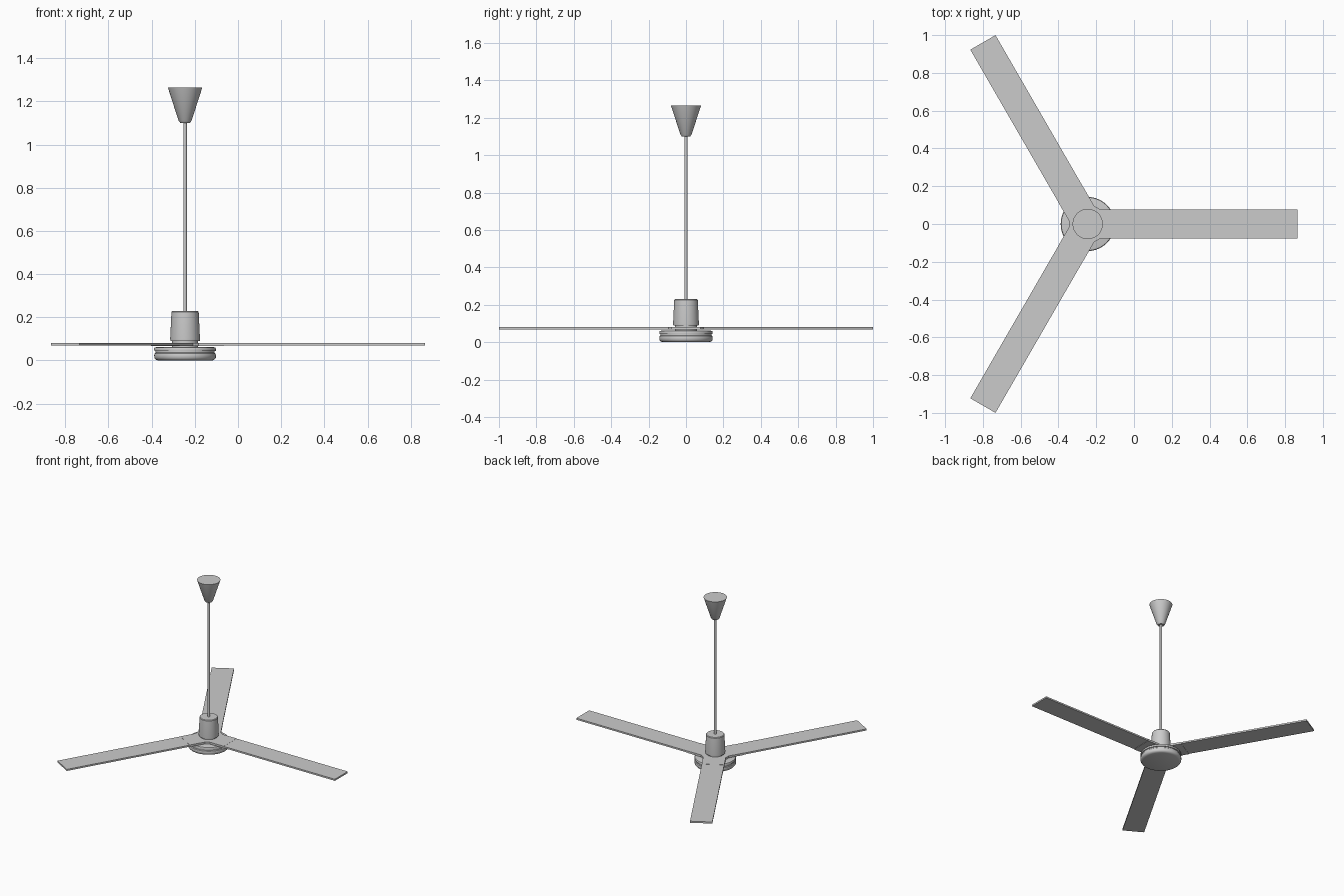
import bpy
import bmesh
import math
from mathutils import Matrix, Vector

cube = bpy.data.objects.get("Cube")
if cube:
    bpy.data.objects.remove(cube, do_unlink=True)

AXIS_X = -0.245      # fan axis; the three blades are centred as a whole
REACH = 1.11
HALF_WIDTH = 0.077

grey = bpy.data.materials.new("light grey enamel")
grey.use_nodes = True
colour = (0.6, 0.6, 0.6, 1)
grey.diffuse_color = colour
grey.node_tree.nodes["Principled BSDF"].inputs["Base Color"].default_value = colour


def finish(name, bm, smooth=True):
    bmesh.ops.recalc_face_normals(bm, faces=bm.faces)
    mesh = bpy.data.meshes.new(name)
    bm.to_mesh(mesh)
    bm.free()
    mesh.materials.append(grey)
    obj = bpy.data.objects.new(name, mesh)
    bpy.context.collection.objects.link(obj)
    obj.location.x = AXIS_X
    if smooth:
        bpy.ops.object.select_all(action='DESELECT')
        obj.select_set(True)
        bpy.context.view_layer.objects.active = obj
        bpy.ops.object.shade_smooth_by_angle(angle=math.radians(35))
    return obj


def lathe(name, profile, steps=64):
    """Spin a (radius, height) profile round the fan axis."""
    bm = bmesh.new()
    verts = [bm.verts.new((r, 0, z)) for r, z in profile]
    edges = [bm.edges.new(pair) for pair in zip(verts, verts[1:])]
    bmesh.ops.spin(bm, geom=verts + edges, cent=(0, 0, 0), axis=(0, 0, 1),
                   angle=math.tau, steps=steps)
    bmesh.ops.remove_doubles(bm, verts=bm.verts, dist=0.0002)
    return finish(name, bm)


def arm(name, angle, start, end, half_width, bottom, top):
    """Flat bar pointing away from the axis."""
    bm = bmesh.new()
    bmesh.ops.create_cube(bm, size=1)
    bmesh.ops.scale(bm, verts=bm.verts,
                    vec=(end - start, 2 * half_width, top - bottom))
    bmesh.ops.translate(bm, verts=bm.verts,
                        vec=Vector(((start + end) / 2, 0, (bottom + top) / 2)))
    bmesh.ops.rotate(bm, verts=bm.verts, cent=(0, 0, 0),
                     matrix=Matrix.Rotation(angle, 3, 'Z'))
    return finish(name, bm, smooth=False)


# Ceiling canopy and hanging rod
lathe("ceiling_canopy", [(0, 1.1), (0.022, 1.1), (0.03, 1.11),
                         (0.08, 1.265), (0, 1.265)])
lathe("down_rod", [(0, 0.22), (0.008, 0.22), (0.008, 1.105), (0, 1.105)], 24)

# Tapered upper housing
lathe("upper_housing", [(0, 0.09), (0.068, 0.09), (0.069, 0.1),
                        (0.063, 0.225), (0.059, 0.23), (0, 0.23)])

# Neck and round plate that carry the blades
lathe("hub_neck", [(0, 0.055), (0.06, 0.055), (0.06, 0.092), (0, 0.092)])
lathe("blade_plate", [(0, 0.067), (0.1, 0.067), (0.1, 0.082), (0, 0.082)])

# Motor drum with rounded rim and a groove between its two halves
lathe("motor_drum", [(0, 0), (0.125, 0), (0.136, 0.004), (0.142, 0.012),
                     (0.143, 0.024), (0.141, 0.032), (0.136, 0.036),
                     (0.136, 0.043), (0.142, 0.045), (0.143, 0.054),
                     (0.14, 0.06), (0.132, 0.062), (0, 0.062)])

# Three blades with their root brackets
for i, label in enumerate(("left", "back_right", "front_right")):
    turn = i * math.tau / 3
    arm(label + "_blade", turn, 0.1, REACH, HALF_WIDTH, 0.069, 0.081)
    arm(label + "_bracket", turn, 0.03, 0.18, HALF_WIDTH + 0.0005, 0.067, 0.082)
